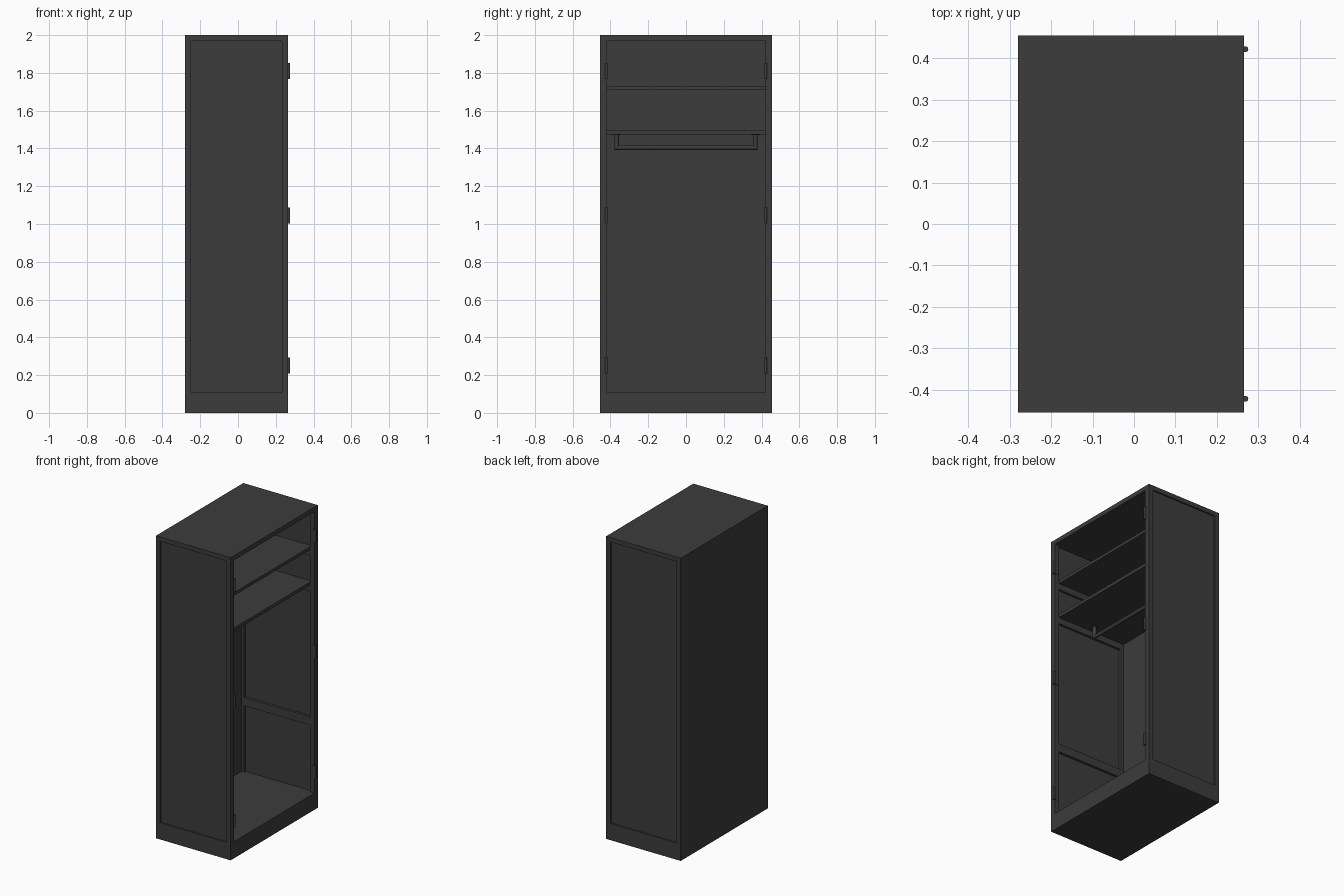
import bpy, math

if "Cube" in bpy.data.objects:
    bpy.data.objects.remove(bpy.data.objects["Cube"])

mat = bpy.data.materials.new("dark_grey")
mat.diffuse_color = (0.045, 0.045, 0.045, 1)
mat.use_nodes = True
mat.node_tree.nodes["Principled BSDF"].inputs["Base Color"].default_value = mat.diffuse_color

X0, X1, Y, YI = -0.28, 0.265, 0.455, 0.42   # outer depth, half width, inner half width
Z0, Z1 = 0.11, 1.97                         # floor and ceiling of the interior


def box(name, x, y, z):
    """Box from (min, max) ranges."""
    bpy.ops.mesh.primitive_cube_add(size=1, location=[(a + b) / 2 for a, b in (x, y, z)])
    o = bpy.context.object
    o.name = name
    o.scale = [abs(b - a) for a, b in (x, y, z)]
    bpy.ops.object.transform_apply(location=False, rotation=False, scale=True)
    o.data.materials.append(mat)
    return o


def rod(name, loc, r, length, axis='Z', verts=24):
    rot = (math.pi / 2, 0, 0) if axis == 'Y' else (0, 0, 0)
    bpy.ops.mesh.primitive_cylinder_add(vertices=verts, radius=r, depth=length,
                                        location=loc, rotation=rot)
    o = bpy.context.object
    o.name = name
    bpy.ops.object.shade_smooth_by_angle(angle=math.radians(40))
    o.data.materials.append(mat)
    return o


# Carcass: plinth, top and back
box("plinth", (X0, X1), (-Y, Y), (0, Z0))
box("top", (X0, X1), (-Y, Y), (Z1, 2.0))
box("back_panel", (X0, -0.27), (-YI, YI), (Z0, Z1))

# Shelves
for name, za, zb in (("upper_shelf", 1.71, 1.73), ("lower_shelf", 1.475, 1.497)):
    box(name, (-0.27, 0.234), (-YI, YI), (za, zb))

for s, side in ((-1, "left"), (1, "right")):
    # Side frame: corner posts, thin recessed panel, inner cross rails
    box(side + "_back_post", (X0, -0.25), (s * YI, s * Y), (Z0, Z1))
    box(side + "_front_post", (0.234, X1), (s * YI, s * Y), (Z0, Z1))
    box(side + "_panel", (-0.25, 0.234), (s * 0.436, s * 0.445), (Z0, Z1))
    for za, zb in ((0.55, 0.605), (1.435, 1.497), (1.67, 1.73)):
        box(side + "_cross_rail", (-0.25, 0.234), (s * YI, s * 0.436), (za, zb))
    # Hinges on the front posts
    for z in (0.25, 1.045, 1.81):
        rod(side + "_hinge_knuckle", (0.269, s * 0.422, z), 0.007, 0.085, verts=16)
        box(side + "_hinge_leaf", (0.24, X1 + 0.002), (s * 0.418, s * 0.422), (z - 0.0425, z + 0.0425))
    # Hanging rail supports
    rod(side + "_rail_support", (0, s * 0.367, 1.436), 0.012, 0.078)
    rod(side + "_rail_flange", (0, s * 0.367, 1.473), 0.024, 0.005)

# Hanging rail
rod("hanging_rail", (0, 0, 1.404), 0.012, 0.758, axis='Y')
